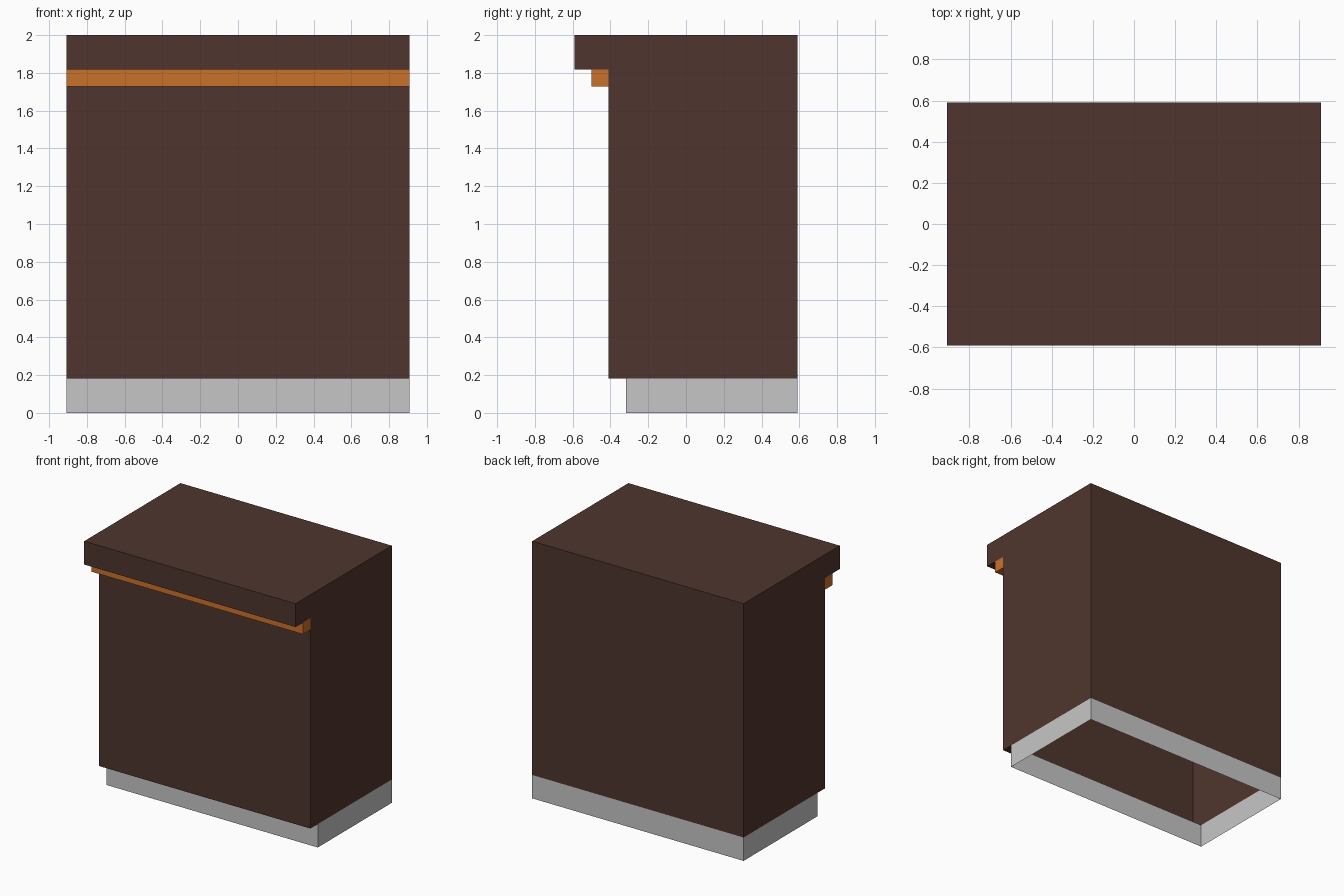
import bpy, bmesh

if "Cube" in bpy.data.objects:
    bpy.data.objects.remove(bpy.data.objects["Cube"])

U = 1 / 11          # grid unit of the model
HALF_W = 10 * U     # half width along x


def material(name, rgb):
    m = bpy.data.materials.new(name)
    lin = [(c / 255 / 12.92) if c / 255 <= 0.04045 else ((c / 255 + 0.055) / 1.055) ** 2.4 for c in rgb]
    m.diffuse_color = (*lin, 1)
    m.use_nodes = True
    m.node_tree.nodes["Principled BSDF"].inputs["Base Color"].default_value = m.diffuse_color
    return m


def shell(name, profile, open_edges, mat):
    """Extrude a (y, z) profile in grid units across x, leaving some sides open."""
    bm = bmesh.new()
    left, right = ([bm.verts.new((x, y * U, z * U)) for y, z in profile] for x in (-HALF_W, HALF_W))
    n = len(profile)
    bm.faces.new(left)
    bm.faces.new(right[::-1])
    for i in range(n):
        if i not in open_edges:
            j = (i + 1) % n
            bm.faces.new((left[j], left[i], right[i], right[j]))
    bmesh.ops.recalc_face_normals(bm, faces=bm.faces)
    # make sure the end caps face outward
    bm.faces.ensure_lookup_table()
    if bm.faces[0].normal.x > 0:
        bmesh.ops.reverse_faces(bm, faces=bm.faces)
    me = bpy.data.meshes.new(name)
    bm.to_mesh(me)
    bm.free()
    me.materials.append(mat)
    ob = bpy.data.objects.new(name, me)
    bpy.context.collection.objects.link(ob)
    return ob


brown = material("dark_brown", (79, 53, 46))
orange = material("orange", (201, 113, 42))
grey = material("light_grey", (198, 198, 198))

# Plinth: four thin walls, open above and below
shell("plinth", [(-3.5, 0), (6.5, 0), (6.5, 2), (-3.5, 2)], {0, 2}, grey)

# Cabinet with overhanging top, open above the plinth and behind the trim
shell("cabinet", [(6.5, 2), (-3.5, 2), (-4.5, 2), (-4.5, 19), (-4.5, 20),
                  (-5.5, 20), (-6.5, 20), (-6.5, 22), (6.5, 22)], {0, 3, 4}, brown)

# Trim strip tucked under the overhang
shell("trim_strip", [(-5.5, 19), (-4.5, 19), (-4.5, 20), (-5.5, 20)], {1, 2}, orange)
